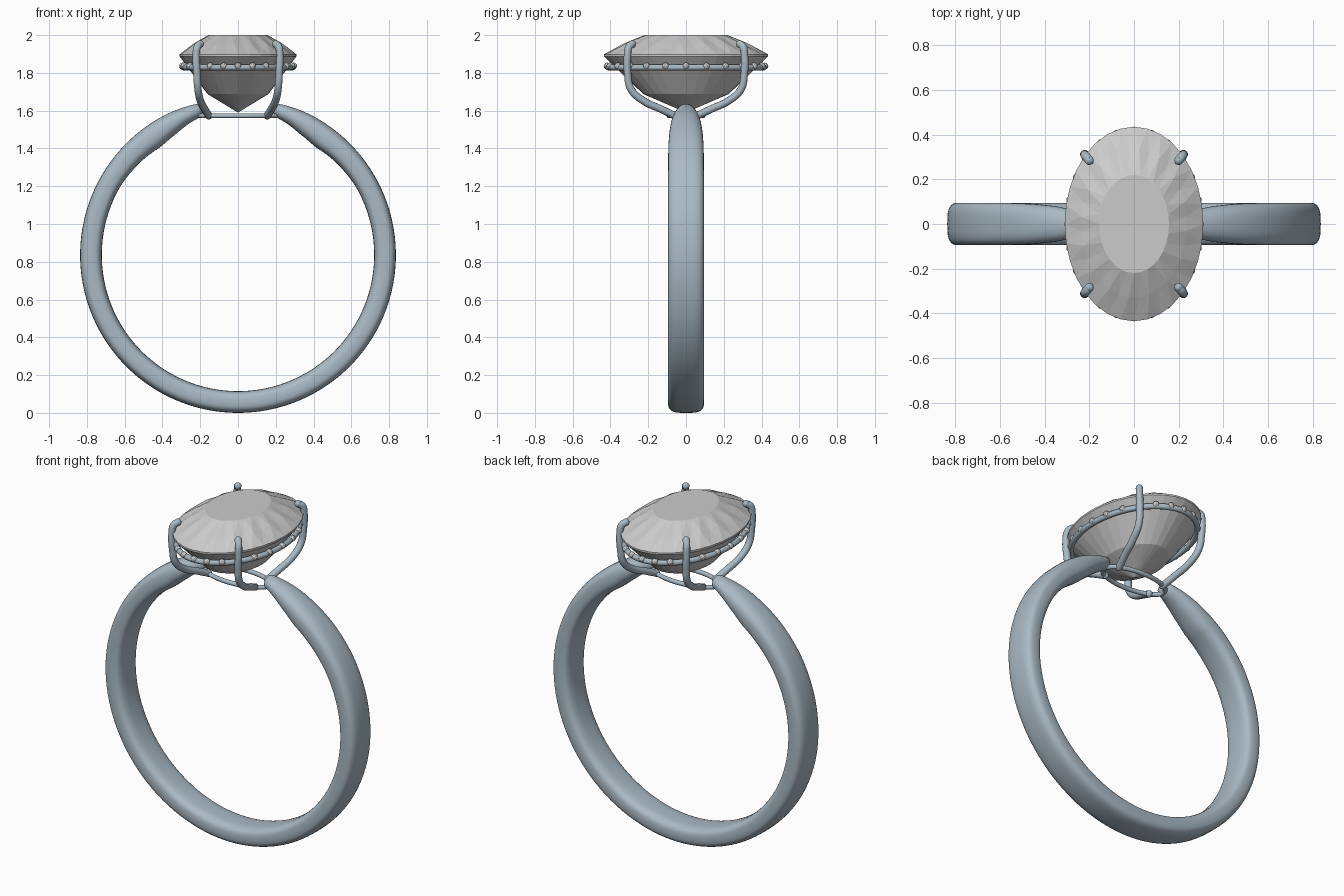
import bpy, bmesh, math
from mathutils import Vector

if "Cube" in bpy.data.objects:
    bpy.data.objects.remove(bpy.data.objects["Cube"])

def material(name, rgb):
    m = bpy.data.materials.new(name)
    m.diffuse_color = (*rgb, 1)
    m.use_nodes = True
    m.node_tree.nodes["Principled BSDF"].inputs["Base Color"].default_value = m.diffuse_color
    return m

METAL = material("pale_metal", (0.40, 0.49, 0.56))
STONE = material("clear_stone", (0.80, 0.80, 0.80))
CZ = 0.836  # height of the band's centre

def finish(bm, name, mat, smooth=None):
    bmesh.ops.recalc_face_normals(bm, faces=bm.faces)
    me = bpy.data.meshes.new(name)
    bm.to_mesh(me)
    bm.free()
    ob = bpy.data.objects.new(name, me)
    bpy.context.collection.objects.link(ob)
    me.materials.append(mat)
    if smooth:
        bpy.ops.object.select_all(action='DESELECT')
        ob.select_set(True)
        bpy.context.view_layer.objects.active = ob
        bpy.ops.object.shade_smooth_by_angle(angle=math.radians(smooth))
    return ob

def bridge(bm, a, b):
    n = len(a)
    for i in range(n):
        bm.faces.new((a[i], a[(i + 1) % n], b[(i + 1) % n], b[i]))

def lerp_table(t, x):
    if x <= t[0][0]:
        return t[0][1:]
    for p, q in zip(t, t[1:]):
        if x <= q[0]:
            f = (x - p[0]) / (q[0] - p[0])
            return [u + (v - u) * f for u, v in zip(p[1:], q[1:])]
    return t[-1][1:]

def tube(name, pts, r, cyclic=False, flat=False):
    cu = bpy.data.curves.new(name, 'CURVE')
    cu.dimensions = '3D'
    cu.bevel_depth = r
    cu.bevel_resolution = 4
    cu.use_fill_caps = True
    cu.resolution_u = 6
    sp = cu.splines.new('BEZIER')
    sp.bezier_points.add(len(pts) - 1)
    for bp, p in zip(sp.bezier_points, pts):
        bp.co = p
        bp.handle_left_type = bp.handle_right_type = 'AUTO'
    sp.use_cyclic_u = cyclic
    ob = bpy.data.objects.new(name, cu)
    bpy.context.collection.objects.link(ob)
    cu.materials.append(METAL)
    bpy.ops.object.select_all(action='DESELECT')
    ob.select_set(True)
    bpy.context.view_layer.objects.active = ob
    bpy.ops.object.convert(target='MESH')
    bpy.ops.object.shade_smooth_by_angle(angle=math.radians(50))
    return ob

def ellipse(a, b, z, n):
    return [(a * math.cos(2 * math.pi * i / n), b * math.sin(2 * math.pi * i / n), z) for i in range(n)]

# Open band: degrees from top, inner radius, outer radius, half width, roundness
BAND = [(14.0, .780, .808, .018, 2), (14.4, .766, .822, .034, 2), (15.2, .757, .829, .045, 2),
        (20, .744, .833, .063, 2.1), (27, .720, .836, .080, 2.3), (35, .703, .836, .090, 2.6),
        (45, .712, .836, .094, 2.9), (60, .721, .836, .095, 3.2), (180, .721, .836, .095, 3.2)]
half = [14.0, 14.4, 15.2] + [15.2 + (180 - 15.2) * i / 56 for i in range(1, 57)]
angles = half + [360 - a for a in reversed(half[:-1])]
bm = bmesh.new()
rings = []
for a in angles:
    ri, ro, w, e = lerp_table(BAND, min(a, 360 - a))
    t, ring = math.radians(a), []
    for k in range(32):
        c, s = math.cos(2 * math.pi * k / 32), math.sin(2 * math.pi * k / 32)
        r = (ri + ro) / 2 + (ro - ri) / 2 * math.copysign(abs(c) ** (2 / e), c)
        y = w * math.copysign(abs(s) ** (2 / e), s)
        ring.append(bm.verts.new((r * math.sin(t), y, CZ + r * math.cos(t))))
    rings.append(ring)
for p, q in zip(rings, rings[1:]):
    bridge(bm, p, q)
bm.faces.new(rings[0])
bm.faces.new(rings[-1])
finish(bm, "band", METAL, 60)

# Oval base ring and the gallery ring under the stone
tube("base_ring", ellipse(.208, .09, 1.573, 24), .013, True)
tube("gallery_ring", ellipse(.288, .411, 1.829, 48), .016, True)

# Four claws with rounded tips
CLAW = [(.155, .058, 1.573), (.176, .13, 1.607), (.200, .23, 1.655), (.212, .292, 1.715),
        (.218, .309, 1.80), (.221, .310, 1.89), (.215, .302, 1.938), (.200, .284, 1.953)]
for sx, sn in ((-1, "left"), (1, "right")):
    for sy, fn in ((-1, "front"), (1, "back")):
        pts = [Vector((x * sx, y * sy, z)) for x, y, z in CLAW]
        tube(f"{fn}_{sn}_claw", pts, .020)
        for label, p in (("tip", pts[-1]), ("foot", pts[0])):
            bm = bmesh.new()
            bmesh.ops.create_uvsphere(bm, u_segments=14, v_segments=8, radius=.020)
            bmesh.ops.translate(bm, verts=bm.verts, vec=p)
            finish(bm, f"{fn}_{sn}_claw_{label}", METAL, 60)

# Faceted oval centre stone
N = 32
bm = bmesh.new()
def stone_ring(f, z, shift=0.0, wave=0.0):
    out = []
    for i in range(N):
        t = 2 * math.pi * (i + shift) / N
        out.append(bm.verts.new((.31 * f * math.cos(t), .435 * f * math.sin(t),
                                 z + (wave if i % 2 else -wave))))
    return out

def stagger(a, b):
    # b is turned half a step ahead of a
    for i in range(N):
        j = (i + 1) % N
        bm.faces.new((a[i], a[j], b[i]))
        bm.faces.new((a[j], b[j], b[i]))

table = stone_ring(.505, 2.0)
crown = stone_ring(.76, 1.951, .5, .005)
girdle = stone_ring(1.0, 1.898, 1.0)
girdle_low = stone_ring(1.0, 1.888, 1.0)
pavilion = stone_ring(.52, 1.688, 1.0)
culet = bm.verts.new((0, 0, 1.59))
bm.faces.new(table)
stagger(table, crown)
stagger(crown, girdle)
bridge(bm, girdle, girdle_low)
bridge(bm, girdle_low, pavilion)
for i in range(N):
    bm.faces.new((pavilion[i], pavilion[(i + 1) % N], culet))
finish(bm, "centre_stone", STONE)

# Hidden halo of small stones around the gallery ring
for i, p in enumerate(ellipse(.294, .417, 1.836, 24)):
    bm = bmesh.new()
    bmesh.ops.create_icosphere(bm, subdivisions=2, radius=.019)
    bmesh.ops.translate(bm, verts=bm.verts, vec=p)
    finish(bm, f"halo_stone_{i + 1}", STONE)
